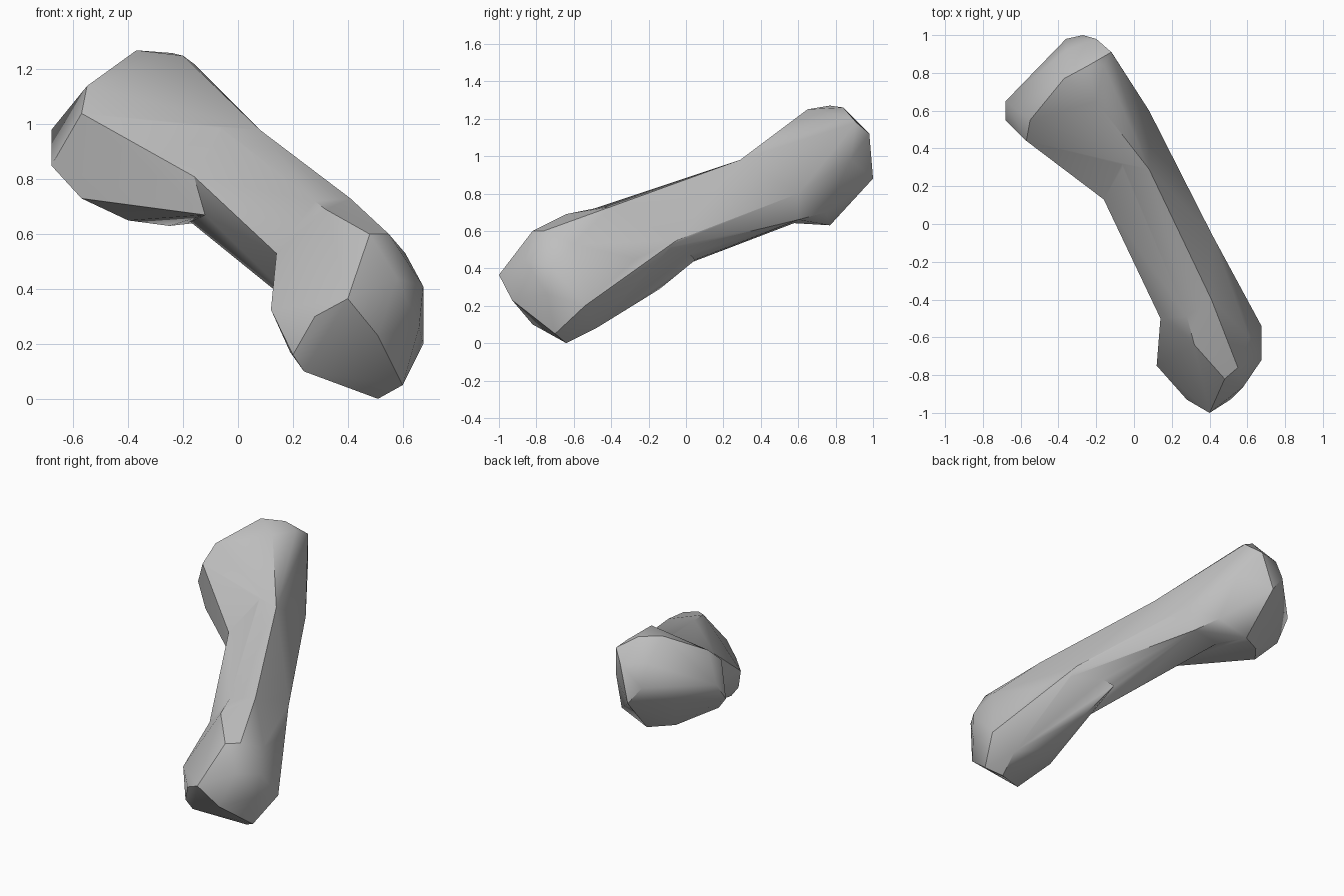
import bpy, bmesh, math

cube = bpy.data.objects.get("Cube")
if cube:
    bpy.data.objects.remove(cube, do_unlink=True)

# Plain grey material
grey = bpy.data.materials.new("stone_grey")
grey.use_nodes = True
tone = (0.52, 0.52, 0.52, 1)
grey.diffuse_color = tone
grey.node_tree.nodes["Principled BSDF"].inputs["Base Color"].default_value = tone


def faceted_part(name, corners):
    """Solid with flat facets wrapped around a few corner points."""
    bm = bmesh.new()
    for corner in corners:
        bm.verts.new(corner)
    bmesh.ops.convex_hull(bm, input=bm.verts[:], use_existing_faces=False)
    inner = [v for v in bm.verts if not v.link_faces]
    bmesh.ops.delete(bm, geom=inner, context='VERTS')
    bmesh.ops.recalc_face_normals(bm, faces=bm.faces[:])
    mesh = bpy.data.meshes.new(name)
    bm.to_mesh(mesh)
    bm.free()
    mesh.materials.append(grey)
    part = bpy.data.objects.new(name, mesh)
    bpy.context.collection.objects.link(part)
    return part


def weld(target, part):
    """Merge a part into the target solid."""
    union = target.modifiers.new("union", 'BOOLEAN')
    union.operation = 'UNION'
    union.solver = 'EXACT'
    union.object = part
    bpy.context.view_layer.objects.active = target
    bpy.ops.object.modifier_apply(modifier=union.name)
    bpy.data.objects.remove(part, do_unlink=True)


# Landmarks shared by neighbouring parts
top_ridge_rear = (.08, .29, .98)
top_ridge_front = (.41, -.4, .73)
left_ridge_rear = (-.16, .13, .81)
left_ridge_low = (-.12, .1, .67)
left_ridge_front = (.14, -.5, .53)
crest_front = (.28, -.49, .72)
keel_rear = (-.18, .6, .65)
side_rear = (.08, .6, .8)
side_front = (.41, -.05, .55)
belly_rear = (.02, .6, .66)
belly_front = (.33, -.09, .45)

# Long tapering shaft
bone = faceted_part("bone", [
    top_ridge_rear, top_ridge_front, left_ridge_rear, left_ridge_low,
    left_ridge_front, crest_front, keel_rear, side_rear, side_front,
    belly_rear, belly_front, (-.2, .65, 1.1), (-.06, .3, .98),
    (-.04, -.05, .68), (.08, .05, .44), (.24, -.3, .31), (.52, -.27, .45)])

# Raised rear knuckle
rear_knuckle = faceted_part("rear_knuckle", [
    top_ridge_rear, left_ridge_rear, left_ridge_low, keel_rear, side_rear,
    belly_rear, (-.37, .77, 1.27), (-.2, .65, 1.25), (-.24, .84, 1.26),
    (-.16, .84, 1.22), (-.55, .55, 1.14), (-.57, .44, 1.04), (-.68, .65, .98),
    (-.68, .55, .85), (-.57, .47, .73), (-.4, .68, .65), (-.25, .77, .63),
    (-.05, .75, .7), (-.12, .91, 1.18), (-.2, .98, 1.12), (-.36, .92, 1.14),
    (-.36, .98, 1.0), (-.27, 1, .88), (-.1, .88, .98), (-.49, .82, .9)])

# Grounded front knuckle
front_knuckle = faceted_part("front_knuckle", [
    top_ridge_front, left_ridge_front, crest_front, side_front, belly_front,
    (.2, .05, .445), (.28, -.14, .29), (.33, -.38, .15), (.45, -.31, .33),
    (.52, -.27, .45), (.55, -.48, .08), (.14, -.5, .35), (.19, -.57, .17),
    (.4, -1, .365), (.28, -.93, .3), (.51, -.93, .23), (.58, -.86, .44),
    (.66, -.74, .26), (.675, -.72, .41), (.675, -.54, .2), (.6, -.7, .05),
    (.51, -.64, 0), (.24, -.82, .1), (.2, -.84, .16), (.12, -.75, .325),
    (.55, -.76, .6), (.48, -.82, .6), (.32, -.64, .69), (.61, -.6, .53)])

weld(bone, rear_knuckle)
weld(bone, front_knuckle)

# Soft facets with the strong creases kept
bpy.ops.object.select_all(action='DESELECT')
bone.select_set(True)
bpy.context.view_layer.objects.active = bone
bpy.ops.object.shade_smooth_by_angle(angle=math.radians(32))
